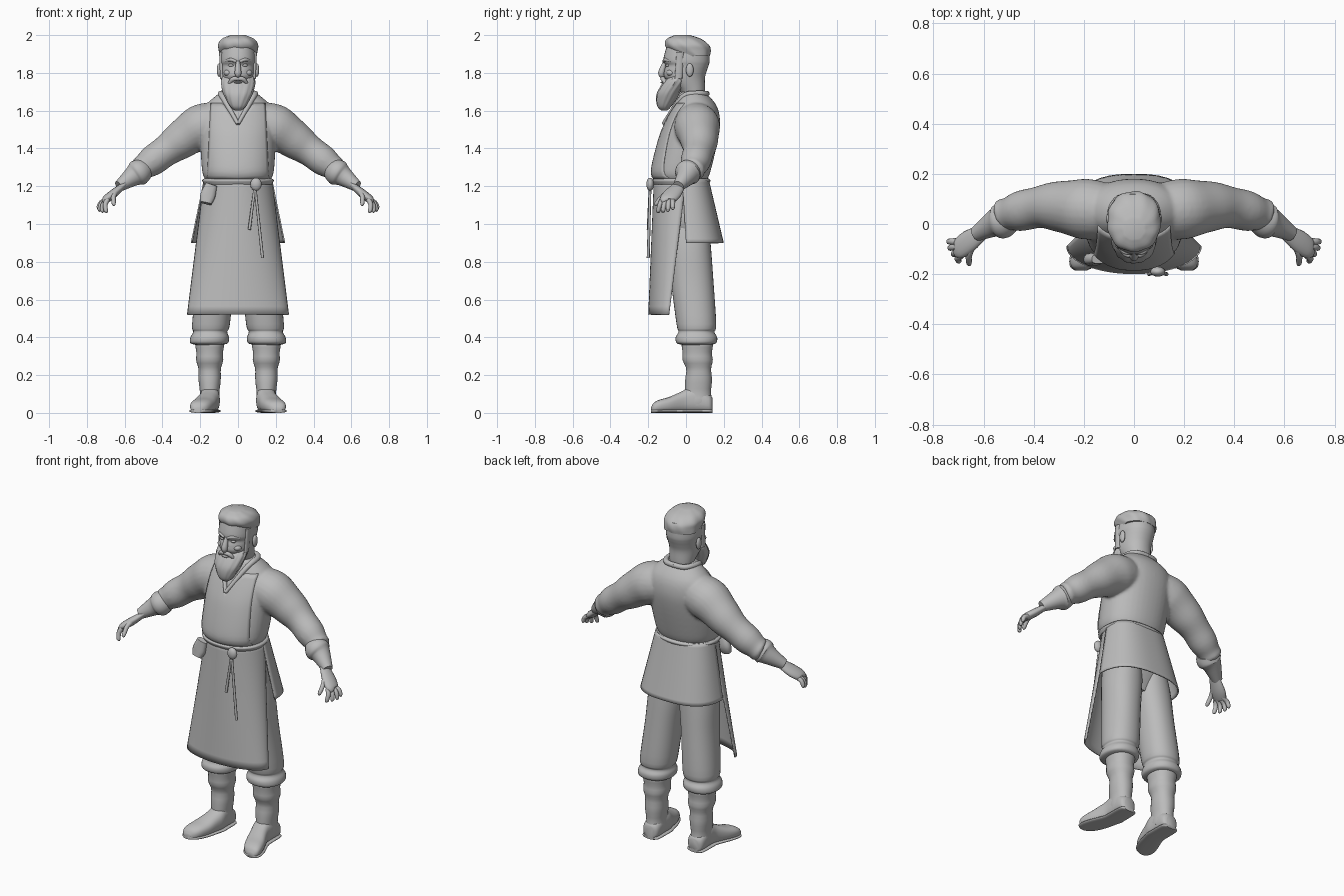
import bpy, bmesh, math
from mathutils import Vector
from mathutils.bvhtree import BVHTree

if "Cube" in bpy.data.objects:
    bpy.data.objects.remove(bpy.data.objects["Cube"])

grey = (0.5, 0.5, 0.5, 1)
clay = bpy.data.materials.new("clay_grey")
clay.use_nodes = True
clay.diffuse_color = grey
clay.node_tree.nodes["Principled BSDF"].inputs["Base Color"].default_value = grey
X_AXIS, Y_AXIS, Z_AXIS = Vector((1, 0, 0)), Vector((0, 1, 0)), Vector((0, 0, 1))


def spline(rows, steps):
    """Catmull-Rom interpolation of parameter rows."""
    rows = [Vector(row) for row in rows]
    smooth = []
    for i, (start, end) in enumerate(zip(rows, rows[1:])):
        leave = (end - rows[max(i - 1, 0)]) / 2
        arrive = (rows[min(i + 2, len(rows) - 1)] - start) / 2
        for step in range(steps):
            t = step / steps
            ease = t * t * (3 - 2 * t)
            smooth.append(start.lerp(end, ease) + leave * t * (1 - t)**2 - arrive * t * t * (1 - t))
    return smooth + [rows[-1]]


def superellipse(angle, power):
    """Unit point on a rounded square outline."""
    c, s = math.cos(angle), math.sin(angle)
    scale = (abs(c)**power + abs(s)**power) ** (-1 / power)
    return c * scale, s * scale


def loft(bm, rings):
    """Skin closed rings of points and cap both ends."""
    rings = [[bm.verts.new(point) for point in ring] for ring in rings]
    for low, high in zip(rings, rings[1:]):
        for k in range(len(low)):
            bm.faces.new((low[k - 1], low[k], high[k], high[k - 1]))
    bm.faces.new(rings[0])
    bm.faces.new(rings[-1])


def tube(bm, rows, ref=Y_AXIS, flat=1, power=2, sides=16, steps=4, fold=0, folds=0, flip=1):
    """Loft along a path of (x, y, z, radius); flat squashes it across ref."""
    rows = spline(rows, steps)
    centres = [row.to_3d() for row in rows]
    last = len(rows) - 1
    rings = []
    for i, centre in enumerate(centres):
        along = (centres[min(i + 1, last)] - centres[max(i - 1, 0)]).normalized()
        wide = (ref - along * ref.dot(along)).normalized()
        deep = along.cross(wide) * flat
        radius = rows[i][3] * (1 + fold * (i / last)**2 * math.sin(math.tau * folds * i / last))
        ring = []
        for k in range(sides):
            c, s = superellipse(math.tau * k / sides, power)
            point = centre + (wide * c + deep * s) * radius
            ring.append((point.x * flip, point.y, point.z))
        rings.append(ring)
    loft(bm, rings)


def stack(bm, rows, centre=lambda z: 0, power=2.2, sides=32, steps=4, wave=0, lobes=0, fold=0, folds=0):
    """Loft level rings given as (z, front y, back y, half width)."""
    rows = spline(rows, steps)
    rings = []
    for i, (z, front, back, half) in enumerate(rows):
        crease = 1 + fold * math.sin(math.tau * folds * i / len(rows))
        ring = []
        for k in range(sides):
            angle = math.tau * k / sides
            c, s = superellipse(angle, power)
            size = crease * (1 + wave * math.sin(lobes * angle + i / 3))
            ring.append((centre(z) + c * half * size, (front + back) / 2 + s * (back - front) / 2 * size, z))
        rings.append(ring)
    loft(bm, rings)


def finish(name, bm, mirror=False, thick=0):
    """Turn a bmesh into a shaded object."""
    bmesh.ops.recalc_face_normals(bm, faces=bm.faces)
    mesh = bpy.data.meshes.new(name)
    bm.to_mesh(mesh)
    bm.free()
    mesh.materials.append(clay)
    obj = bpy.data.objects.new(name, mesh)
    bpy.context.collection.objects.link(obj)
    bpy.ops.object.select_all(action="DESELECT")
    obj.select_set(True)
    bpy.context.view_layer.objects.active = obj
    bpy.ops.object.shade_smooth_by_angle(angle=math.radians(50))
    if thick:
        obj.modifiers.new("thickness", "SOLIDIFY").thickness = thick
    if mirror:
        obj.modifiers.new("mirror", "MIRROR")
    return obj


def part(name, maker, rows, mirror=False, **options):
    bm = bmesh.new()
    maker(bm, rows, **options)
    finish(name, bm, mirror)


def sheet(name, surface, columns=24, lines=16):
    """Cloth panel from surface(u, v), u in -1..1 and v in 0..1."""
    bm = bmesh.new()
    grid = [[bm.verts.new(surface(2 * i / columns - 1, j / lines)) for i in range(columns + 1)]
            for j in range(lines + 1)]
    for low, high in zip(grid, grid[1:]):
        for i in range(columns):
            bm.faces.new((low[i], low[i + 1], high[i + 1], high[i]))
    finish(name, bm, thick=.008)


def ball(name, place, size, mirror=False):
    bm = bmesh.new()
    bmesh.ops.create_uvsphere(bm, u_segments=16, v_segments=10, radius=1)
    bmesh.ops.scale(bm, vec=size, verts=bm.verts)
    bmesh.ops.translate(bm, vec=place, verts=bm.verts)
    finish(name, bm, mirror)


# Tunic body and rolled sleeves, fused into one soft surface
bm = bmesh.new()
stack(bm, [(1.2, -.15, .1, .16), (1.23, -.16, .11, .17), (1.28, -.18, .13, .19), (1.45, -.14, .17, .2),
           (1.55, -.1, .18, .2), (1.63, -.06, .16, .17), (1.7, -.03, .1, .09)], sides=40)
for side in (1, -1):
    tube(bm, [(.1, .05, 1.53, .11), (.2, .06, 1.51, .12), (.35, .07, 1.41, .09),
              (.5, .04, 1.3, .07), (.53, .03, 1.28, .05)], sides=24, steps=8, fold=.1, folds=5, flip=side)
bmesh.ops.recalc_face_normals(bm, faces=bm.faces)
body_tree = BVHTree.FromBMesh(bm)
tunic = finish("tunic", bm)
fuse = tunic.modifiers.new("fuse", "REMESH")
fuse.mode, fuse.voxel_size, fuse.use_smooth_shade = "VOXEL", .009, True
soften = tunic.modifiers.new("soften", "SMOOTH")
soften.iterations = 5


# Apron bib laid on the chest, with a V neck
def bib(u, v):
    x = u * (.165 - .02 * v)
    bottom, top = 1.23, min(1.52 + 1.5 * abs(x), 1.64)
    z = bottom + v * (top - bottom)
    hit = body_tree.ray_cast(Vector((x, -1, z)), Y_AXIS)[0]
    return x, (hit.y if hit else 0) - .007, z


sheet("apron_bib", bib)


def hanging(top, bottom, power=2):
    """Curved panel between two edges of (z, half width, middle y, side y)."""
    def surface(u, v):
        z, half, middle, edge = Vector(top).lerp(Vector(bottom), v)
        c, s = superellipse(u * math.pi / 2, power)
        return s * half, edge + (middle - edge) * c, z
    return surface


# Apron skirt, and the tunic tail behind
sheet("apron_skirt", hanging((1.24, .18, -.17, 0), (.52, .27, -.2, -.09)))
sheet("tunic_tail", hanging((1.24, .18, .12, -.02), (.9, .25, .2, 0), power=2.6))

# Belt, knot, hanging cords and pouch
part("belt", stack, [(1.21, -.17, .12, .18), (1.23, -.18, .13, .19), (1.24, -.17, .12, .18)])
ball("belt_knot", (.095, -.19, 1.21), (.03, .02, .035))
for name, end in (("short_cord", (.06, -.2, .97, .008)), ("long_cord", (.13, -.2, .82, .008))):
    part(name, tube, [(.09, -.19, 1.2, .007), end], ref=X_AXIS, sides=8)
part("belt_pouch", tube, [(-.14, -.14, 1.21, .03), (-.16, -.14, 1.15, .04), (-.17, -.15, 1.11, .03)],
     ref=X_AXIS, flat=.6, power=3)

# Collar following the neckline
part("collar", tube, [(0, -.12, 1.53, .01), (.08, -.02, 1.67, .015), (.09, .05, 1.69, .015),
                      (.06, .1, 1.69, .015), (0, .11, 1.69, .015)], ref=Z_AXIS, mirror=True)

# Gloves with flared cuffs; fingers fan out from the palm
bm = bmesh.new()
tube(bm, [(.5, .03, 1.29, .06), (.53, .01, 1.27, .07), (.56, 0, 1.25, .053), (.63, -.04, 1.2, .03)], sides=24)
tube(bm, [(.6, -.03, 1.21, .03), (.66, -.07, 1.16, .046), (.7, -.1, 1.13, .04), (.71, -.1, 1.12, .02)], flat=.5)
fingers = [((.64, -.08, 1.18), (.66, -.165, 1.1))]
for fan in (0, 1 / 3, 2 / 3, 1):
    fingers.append(((.69, -.125 + fan * .055, 1.13),
                    (.7 + .045 * math.sin(fan * math.pi / 2), -.15 + fan * .08, 1.06 + fan**2 * .02)))
for base, tip in fingers:
    base, tip = Vector(base), Vector(tip)
    bend = base.lerp(tip, .5) + Vector((.008, 0, .008))
    tube(bm, [(*base, .014), (*bend, .013), (*base.lerp(tip, .9), .011), (*tip, .004)], sides=10)
finish("glove", bm, mirror=True)

# Head, neck, hair and ears
part("head", stack, [(1.62, -.01, .09, .06), (1.7, -.03, .1, .07), (1.77, -.11, .1, .085), (1.81, -.115, .11, .09),
                     (1.84, -.107, .12, .093), (1.87, -.12, .125, .097), (1.95, -.1, .12, .09)])
part("hair", stack, [(1.89, -.03, .125, .098), (1.92, -.09, .13, .103), (1.95, -.11, .12, .105),
                     (1.98, -.1, .08, .085), (2, -.06, .02, .04)], sides=48, wave=.02, lobes=9)
part("sideburn", tube, [(.09, -.03, 1.91, .02), (.085, -.04, 1.77, .02)], flat=.5, mirror=True)
ball("ear", (.1, .02, 1.815), (.012, .02, .036), True)

# Face
part("nose", tube, [(0, -.11, 1.86, .01), (0, -.13, 1.8, .018), (0, -.12, 1.78, .01)], ref=X_AXIS)
part("eyebrow", tube, [(.01, -.116, 1.86, .008), (.04, -.11, 1.87, .009), (.07, -.08, 1.86, .005)], mirror=True)
ball("eye", (.036, -.096, 1.84), (.016, .012, .008), True)
ball("cheekbone", (.05, -.08, 1.8), (.026, .024, .018), True)
ball("lower_lip", (0, -.124, 1.75), (.022, .011, .006))

# Beard and moustache
part("beard", stack, [(1.78, -.09, 0, .083), (1.75, -.12, 0, .09), (1.7, -.15, -.03, .08),
                      (1.66, -.157, -.05, .063), (1.62, -.15, -.08, .04), (1.6, -.13, -.1, .016)],
     sides=48, wave=.03, lobes=13)
part("moustache", tube, [(0, -.125, 1.77, .011), (.03, -.12, 1.765, .012), (.055, -.1, 1.73, .005)], mirror=True)

# Trousers with gathered hems
part("trouser_seat", stack, [(1.21, -.14, .1, .16), (1, -.12, .12, .2), (.85, -.03, .08, .09)])
part("trouser_leg", stack, [(1.1, -.13, .11, .08), (.9, -.1, .13, .105), (.7, -.08, .145, .1), (.47, -.05, .16, .1),
                            (.43, -.04, .15, .09), (.4, -.055, .165, .102), (.37, -.05, .16, .1),
                            (.36, -.02, .13, .07)], centre=lambda z: .19 - z / 10, mirror=True)

# Boots: creased shaft, foot turned outward, and sole
part("boot_shaft", stack, [(.38, -.02, .14, .074), (.3, -.02, .14, .072), (.22, 0, .135, .06), (.1, -.01, .135, .053),
                           (.04, -.01, .138, .053)], centre=lambda z: .15, fold=.04, folds=4, mirror=True)
foot = [(.14, .04, .03), (.12, .05, .05), (.04, .07, .053), (-.03, .055, .055),
        (-.09, .042, .06), (-.14, .035, .056), (-.17, .027, .043), (-.185, .015, .02)]


def boot_ring(y, height, half, top):
    x = .15 + max(0, -y) / 3
    low, high = x - half, x + half
    outline = [superellipse(math.tau * k / 24, 2.6) for k in range(24)]
    return [((low + high) / 2 + c * half, y, height * top * (1 + s)) for c, s in outline]


part("boot_foot", loft, [boot_ring(y, height, half, 1) for y, height, half in spline(foot, 4)], mirror=True)
part("boot_sole", loft, [boot_ring(y, .01, half + .005, 1) for y, height, half in spline(foot, 4)], mirror=True)
